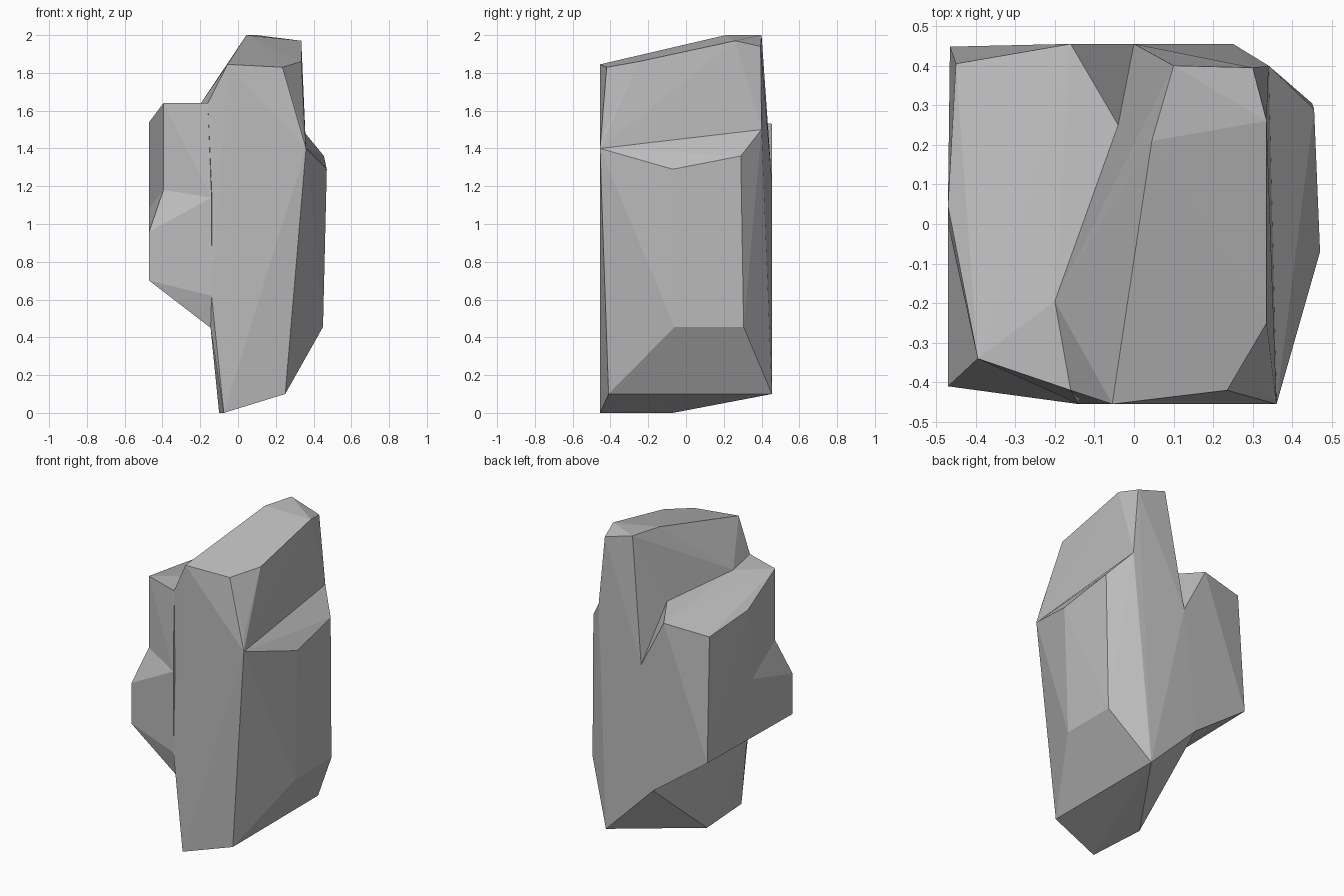
import bpy
import bmesh

if "Cube" in bpy.data.objects:
    bpy.data.objects.remove(bpy.data.objects["Cube"], do_unlink=True)

stone = bpy.data.materials.new("stone_grey")
stone.use_nodes = True
GREY = (0.5, 0.5, 0.5, 1)
stone.diffuse_color = GREY
stone.node_tree.nodes["Principled BSDF"].inputs["Base Color"].default_value = GREY


def chunk(name, points):
    """A flat-faced convex chunk of stone spanned by its corners."""
    bm = bmesh.new()
    for p in points:
        bm.verts.new(p)
    hull = bmesh.ops.convex_hull(bm, input=bm.verts)
    loose = [v for v in bm.verts if not v.link_faces]
    bmesh.ops.delete(bm, geom=loose, context='VERTS')
    bmesh.ops.dissolve_limit(bm, angle_limit=0.02, verts=bm.verts, edges=bm.edges)
    bmesh.ops.recalc_face_normals(bm, faces=bm.faces)
    mesh = bpy.data.meshes.new(name)
    bm.to_mesh(mesh)
    bm.free()
    mesh.materials.append(stone)
    obj = bpy.data.objects.new(name, mesh)
    bpy.context.collection.objects.link(obj)
    return obj


# Corners shared by neighbouring chunks
ledge_front, ledge_back = (.36, -.455, 1.4), (.34, .4, 1.5)
foot_front, foot_back = (.25, -.41, .1), (.25, .455, .1)
groove = (0, .455, 1.22)
seam = [(-.16, -.42, 1.64), (-.2, -.195, 1.635), (-.04, .25, 1.56)]
under_front, under_mid, under_back = (-.14, -.455, .62), (-.145, -.41, .45), (-.085, .455, .434)
notch = [(-.395, -.34, 1.18), (-.47, 0, 1.08), (-.14, -.455, 1.14)]
low_corner = (-.465, .448, .71)

# Tall central column with a sloping top
column_top = [(-.055, -.455, 1.845), (.235, -.42, 1.83), (.335, -.25, 1.86),
              (.335, .26, 1.97), (.3, .395, 1.94), (.1, .4, 2), (.045, .21, 2)]
chunk("central_column", column_top + seam + [
    (.345, -.43, 1.5), ledge_front, ledge_back, groove, foot_front, foot_back,
    under_front, under_mid, under_back, (-.1, -.07, 0), (-.075, -.455, 0)])

# Slab on the +x side, with a ledge on top
chunk("side_slab", [
    ledge_front, ledge_back, foot_front, foot_back,
    (.47, -.07, 1.29), (.455, .29, 1.36), (.45, -.06, .455), (.45, .305, .455)])

# Shoulder on the -x side, above the notch
chunk("upper_shoulder", seam + notch + [
    (-.395, -.34, 1.64), (-.16, .455, 1.53), (-.45, .405, 1.5), (-.47, .045, 1.54),
    groove, under_front, under_back, low_corner])

# Jutting lower part of the shoulder
chunk("lower_shoulder", notch + [
    (-.47, -.41, .7), (-.47, -.41, .96), under_front, under_mid, under_back, low_corner])
